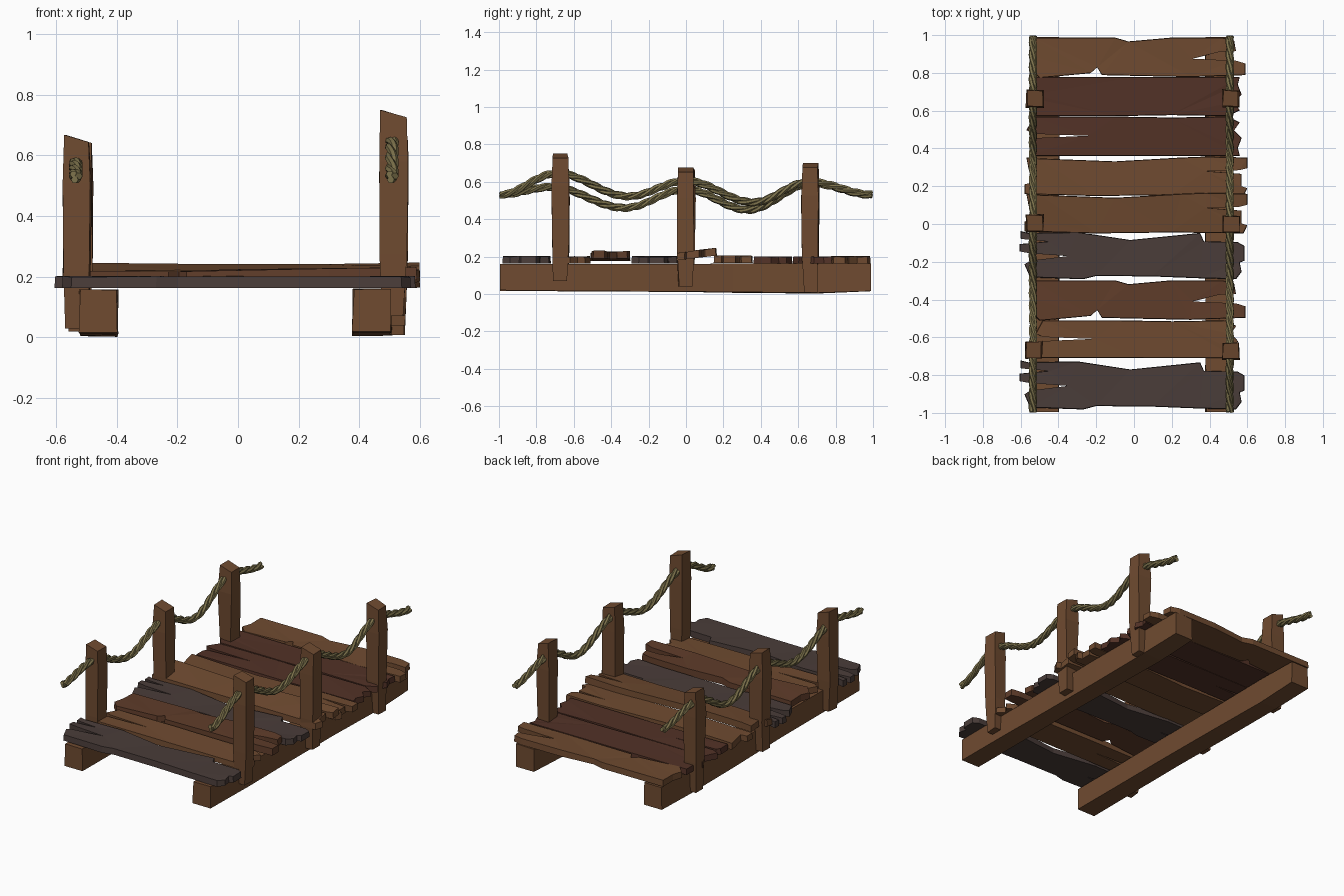
import bpy, bmesh, math, random
from mathutils import Vector

if "Cube" in bpy.data.objects:
    bpy.data.objects.remove(bpy.data.objects["Cube"])

rng = random.Random(4)


def mat(name, r, g, b):
    m = bpy.data.materials.new(name)
    m.diffuse_color = (r, g, b, 1)
    m.use_nodes = True
    m.node_tree.nodes["Principled BSDF"].inputs["Base Color"].default_value = m.diffuse_color
    return m


LIGHT = mat("light_wood", .16, .07, .03)
DARK = mat("dark_wood", .085, .032, .02)
MID = mat("mid_wood", .115, .046, .023)
GREY = mat("grey_wood", .068, .046, .041)
ROPE = mat("rope_fibre", .20, .165, .07)


def finish(name, bm, material):
    bmesh.ops.recalc_face_normals(bm, faces=bm.faces)
    me = bpy.data.meshes.new(name)
    bm.to_mesh(me)
    bm.free()
    me.materials.append(material)
    ob = bpy.data.objects.new(name, me)
    bpy.context.collection.objects.link(ob)
    return ob


def loft(name, rings, material):
    """Skin a row of four-sided rings and cap the ends."""
    bm = bmesh.new()
    loops = [[bm.verts.new(p) for p in ring] for ring in rings]
    for a, b in zip(loops, loops[1:]):
        for i in range(4):
            j = (i + 1) % 4
            bm.faces.new((a[i], a[j], b[j], b[i]))
    bm.faces.new(loops[0])
    bm.faces.new(loops[-1])
    return finish(name, bm, material)


def jit(a):
    return rng.uniform(-a, a)


CORNERS = ((-1, -1), (1, -1), (1, 1), (-1, 1))


# Rough-hewn side beams
def beam(name, x, z0, z1):
    rings = []
    for y, drop in ((-.995, .015), (-.6, .012), (-.2, .01), (.25, .005), (.7, 0), (.99, .012)):
        rings.append([(x + sx * .063 + jit(.004), y, (z0 + drop if sz < 0 else z1) + jit(.002))
                      for sx, sz in CORNERS])
    loft(name, rings, LIGHT)


beam("left_beam", -.46, .003, .157)
beam("right_beam", .442, .005, .16)


# Railing posts, swelling in the middle with slanted tops
def post(name, x, y, z0, z1):
    rings = []
    for t, w in ((0, .036), (.3, .043), (.75, .046), (1, .041)):
        rings.append([(x + sx * w + jit(.004), y + sy * w + jit(.004),
                       z0 + (z1 - z0) * t - (.012 * (1 + sx) if t == 1 else 0))
                      for sx, sy in CORNERS])
    loft(name, rings, LIGHT)


for label, x, y, z0, z1 in (
        ("left_front", -.53, -.667, .03, .668), ("left_middle", -.526, .003, .03, .665),
        ("left_back", -.526, .665, .02, .665), ("right_front", .512, -.672, .07, .75),
        ("right_middle", .516, -.003, .04, .675), ("right_back", .512, .665, .008, .70)):
    post(label + "_post", x, y, z0, z1)

# Worn plank outlines (x, y about the plank centre line)
BROAD = [(-.60, .13), (-.56, .12), (-.3, .125), (-.02, .082), (.35, .12), (.37, .075), (.55, .07),
         (.585, .05), (.585, -.03), (.56, -.04), (.57, -.09), (.54, -.13), (.35, -.125), (.1, -.115),
         (-.2, -.112), (-.27, -.13), (-.55, -.12), (-.58, -.05), (-.55, -.03), (-.35, -.005),
         (-.55, .01), (-.605, .02), (-.605, .06), (-.45, .075), (-.6, .09)]
NOTCHED = [(-.53, .1), (-.1, .1), (-.03, .08), (.2, .1), (.47, .1), (.53, .085), (.54, .03),
           (.45, .025), (.31, -.01), (.54, -.02), (.59, -.035), (.59, -.095), (.3, -.105),
           (-.17, -.095), (-.195, -.055), (-.23, -.085), (-.5, -.11), (-.55, -.06), (-.53, 0)]
SPLIT = [(-.57, .1), (-.5, .095), (-.1, .08), (.25, .1), (.38, .105), (.6, .1), (.6, .045),
         (.56, .035), (.38, .03), (.57, .015), (.57, -.05), (.6, -.06), (.58, -.1), (.2, -.095),
         (-.2, -.1), (-.58, -.09), (-.58, -.04), (-.54, -.03), (-.56, .05)]
STRAIGHT = [(-.53, .1), (-.1, .1), (.2, .095), (.5, .1), (.56, .07), (.53, .03), (.57, -.01),
            (.55, -.06), (.56, -.1), (0, -.1), (-.55, -.1), (-.55, -.03), (-.53, -.01),
            (-.24, .002), (-.53, .012), (-.57, .03)]


def plank(name, outline, y, z, thick, material, width=1, tilt=0, slope=0):
    bm = bmesh.new()
    low, high = [], []
    for px, py in outline:
        py *= width
        h = z + tilt * py + slope * px
        low.append(bm.verts.new((px, y + py, h)))
        high.append(bm.verts.new((px * .996, y + py * .975, h + thick + jit(.003))))
    bm.faces.new(low)
    bm.faces.new(high)
    n = len(low)
    for i in range(n):
        j = (i + 1) % n
        bm.faces.new((low[i], low[j], high[j], high[i]))
    bmesh.ops.triangulate(bm, faces=[f for f in bm.faces if len(f.verts) > 4])
    finish(name, bm, material)


def turned(outline):
    return [(-x, -y) for x, y in outline]


# Deck planks from front to back
for i, args in enumerate((
        (BROAD, -.852, .163, .037, GREY, 1),
        ([(x * .94 + .015, y) for x, y in STRAIGHT], -.61, .163, .036, LIGHT, 1.0),
        (NOTCHED, -.40, .182, .04, MID, 1.02, 0, .012),
        (BROAD, -.165, .163, .037, GREY, .98),
        (SPLIT, .055, .192, .04, LIGHT, 1.05, .12),
        (SPLIT, .25, .165, .038, LIGHT, 1.02),
        (STRAIGHT, .465, .163, .036, DARK, 1.04),
        ([(x, -y) for x, y in STRAIGHT], .675, .163, .036, DARK, 1.04),
        (NOTCHED, .885, .163, .037, LIGHT, 1.02))):
    plank("deck_plank_%d" % (i + 1), *args)


# Twisted three-strand ropes sagging between posts
def rope(name, x, keys):
    def height(y):
        for (y0, z0), (y1, z1) in zip(keys, keys[1:]):
            if y <= y1:
                t = (y - y0) / (y1 - y0)
                return z0 + (z1 - z0) * (.5 - .5 * math.cos(math.pi * t))
        return keys[-1][1]

    cu = bpy.data.curves.new(name, 'CURVE')
    cu.dimensions = '3D'
    cu.bevel_depth = .0125
    cu.bevel_resolution = 1
    cu.use_fill_caps = True
    n = 120
    for s in range(3):
        sp = cu.splines.new('POLY')
        sp.points.add(n)
        for i, p in enumerate(sp.points):
            y = -.995 + 1.99 * i / n
            slope = (height(y + .005) - height(y - .005)) / .01 if abs(y) < .99 else 0
            a = 2 * math.pi * (y / .2 + s / 3)
            up = Vector((0, -slope, 1)).normalized()
            q = Vector((x, y, height(y))) + up * .0105 * math.sin(a)
            p.co = (q.x + .0105 * math.cos(a), q.y, q.z, 1)
    cu.materials.append(ROPE)
    ob = bpy.data.objects.new(name, cu)
    bpy.context.collection.objects.link(ob)
    bpy.ops.object.select_all(action='DESELECT')
    ob.select_set(True)
    bpy.context.view_layer.objects.active = ob
    bpy.ops.object.convert(target='MESH')
    for f in ob.data.polygons:
        f.use_smooth = False


rope("right_rope", .507, [(-1, .53), (-.69, .645), (-.31, .522), (0, .605), (.36, .49), (.66, .60), (1, .53)])
rope("left_rope", -.535, [(-1, .53), (-.72, .572), (-.33, .46), (0, .56), (.33, .45), (.67, .59), (1, .53)])
